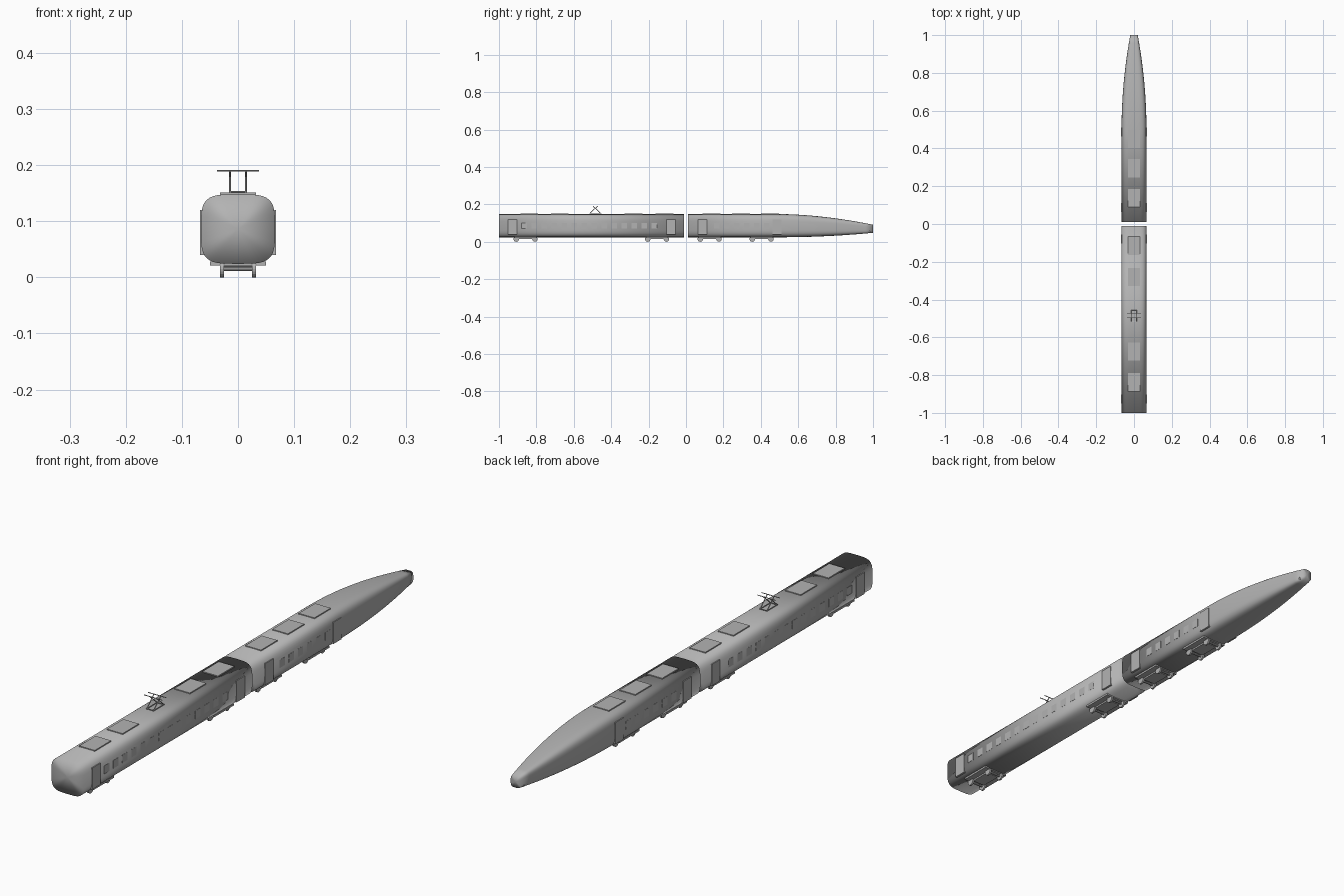
import bpy, bmesh, math
from mathutils import Vector

if "Cube" in bpy.data.objects:
    bpy.data.objects.remove(bpy.data.objects["Cube"])


def material(name, c):
    m = bpy.data.materials.new(name)
    m.diffuse_color = (c, c, c, 1)
    m.use_nodes = True
    m.node_tree.nodes["Principled BSDF"].inputs["Base Color"].default_value = m.diffuse_color
    return m


GREY = material("body grey", 0.45)


def finish(name, bm, smooth=False):
    bmesh.ops.recalc_face_normals(bm, faces=bm.faces)
    me = bpy.data.meshes.new(name)
    bm.to_mesh(me)
    bm.free()
    ob = bpy.data.objects.new(name, me)
    bpy.context.collection.objects.link(ob)
    me.materials.append(GREY)
    for p in me.polygons:
        p.use_smooth = smooth
    return ob


def add_box(bm, lo, hi):
    r = bmesh.ops.create_cube(bm, size=1)
    for v in r["verts"]:
        v.co = Vector([(a + b) / 2 + c * (b - a) for a, b, c in zip(lo, hi, v.co)])


def add_rod(bm, a, b, radius, sides=8):
    a, b = Vector(a), Vector(b)
    r = bmesh.ops.create_cone(bm, cap_ends=True, segments=sides, radius1=radius,
                              radius2=radius, depth=(b - a).length)
    q = (b - a).to_track_quat('Z', 'Y')
    for v in r["verts"]:
        v.co = q @ v.co + (a + b) / 2


# Rounded car shells: superellipse rings with fan end caps
W, BOT, TOP, SEG = 0.066, 0.024, 0.148, 40


def shell(name, rings):
    bm = bmesh.new()
    loops = []
    for y, w, zb, zt in rings:
        ring = []
        for i in range(SEG):
            a = 2 * math.pi * i / SEG
            c, s = math.cos(a), math.sin(a)
            x = w * math.copysign(abs(c) ** 0.5, c)
            z = (zb + zt) / 2 + (zt - zb) / 2 * math.copysign(abs(s) ** 0.5, s)
            ring.append(bm.verts.new((x, y, z)))
        loops.append(ring)
    for p, q in zip(loops, loops[1:]):
        for i in range(SEG):
            j = (i + 1) % SEG
            bm.faces.new((p[i], p[j], q[j], q[i]))
    for ring, (y, w, zb, zt) in ((loops[0], rings[0]), (loops[-1], rings[-1])):
        mid = bm.verts.new((0, y, (zb + zt) / 2))
        for i in range(SEG):
            bm.faces.new((ring[i], ring[(i + 1) % SEG], mid))
    return finish(name, bm, True)


shell("passenger_car_body", [(-1, W, BOT, TOP), (-0.01, W, BOT, TOP)])
nose = [(0.01, W, BOT, TOP)]
for k in range(13):
    t = k / 12
    nose.append((0.5 + 0.5 * t, W * (1 - 0.7 * t * t), BOT + 0.024 * t * t,
                 TOP - 0.057 * t ** 1.8))
shell("nose_car_body", nose)

# Doors and windows on both sides
doors, windows = bmesh.new(), bmesh.new()
window_ys = [-0.865 + 0.0535 * i for i in range(14)] + [0.165 + 0.0535 * i for i in range(6)]
for s in (-1, 1):
    for y in (-0.927, -0.08, 0.087, 0.487):
        xs = sorted((s * 0.058, s * 0.0675))
        add_box(doors, (xs[0], y - 0.024, 0.04), (xs[1], y + 0.024, 0.12))
    for y in window_ys:
        xs = sorted((s * 0.06, s * 0.0664))
        add_box(windows, (xs[0], y - 0.015, 0.07), (xs[1], y + 0.015, 0.1))
finish("doors", doors)
finish("windows", windows)

# Roof equipment plates
roof = bmesh.new()
for y in (-0.838, -0.675, -0.28, -0.115, 0.137, 0.295, 0.45):
    add_box(roof, (-0.032, y - 0.048, 0.143), (0.032, y + 0.048, 0.151))
finish("roof_units", roof)

# Bogies: frame, axles and wheels
frames, wheels = bmesh.new(), bmesh.new()
for y in (-0.858, -0.155, 0.126, 0.404):
    add_box(frames, (-0.05, y - 0.06, 0.021), (0.05, y + 0.06, 0.028))
    add_box(frames, (-0.026, y - 0.04, 0.015), (0.026, y + 0.04, 0.022))
    for dy in (-0.05, 0.05):
        add_rod(wheels, (-0.03, y + dy, 0.015), (0.03, y + dy, 0.015), 0.004)
        for s in (-1, 1):
            add_rod(wheels, (s * 0.025, y + dy, 0.0145), (s * 0.032, y + dy, 0.0145), 0.0145, 20)
finish("bogie_frames", frames)
finish("wheels", wheels)

# Pantograph: crossed arms and a contact bar
pan = bmesh.new()
py = -0.485
for x in (-0.014, 0.014):
    for s in (-1, 1):
        add_rod(pan, (x, py + s * 0.03, 0.152), (x, py - s * 0.012, 0.19), 0.0018)
    add_rod(pan, (x, py - 0.032, 0.152), (x, py + 0.032, 0.152), 0.0018)
for s in (-1, 1):
    add_rod(pan, (-0.037, py + s * 0.012, 0.19), (0.037, py + s * 0.012, 0.19), 0.0015)
    add_rod(pan, (-0.014, py + s * 0.03, 0.152), (0.014, py + s * 0.03, 0.152), 0.0018)
finish("pantograph", pan)

# Headlights low on the nose
lamps = bmesh.new()
for s in (-1, 1):
    add_rod(lamps, (s * 0.017, 0.955, 0.055), (s * 0.017, 0.985, 0.055), 0.006, 12)
finish("headlights", lamps)
